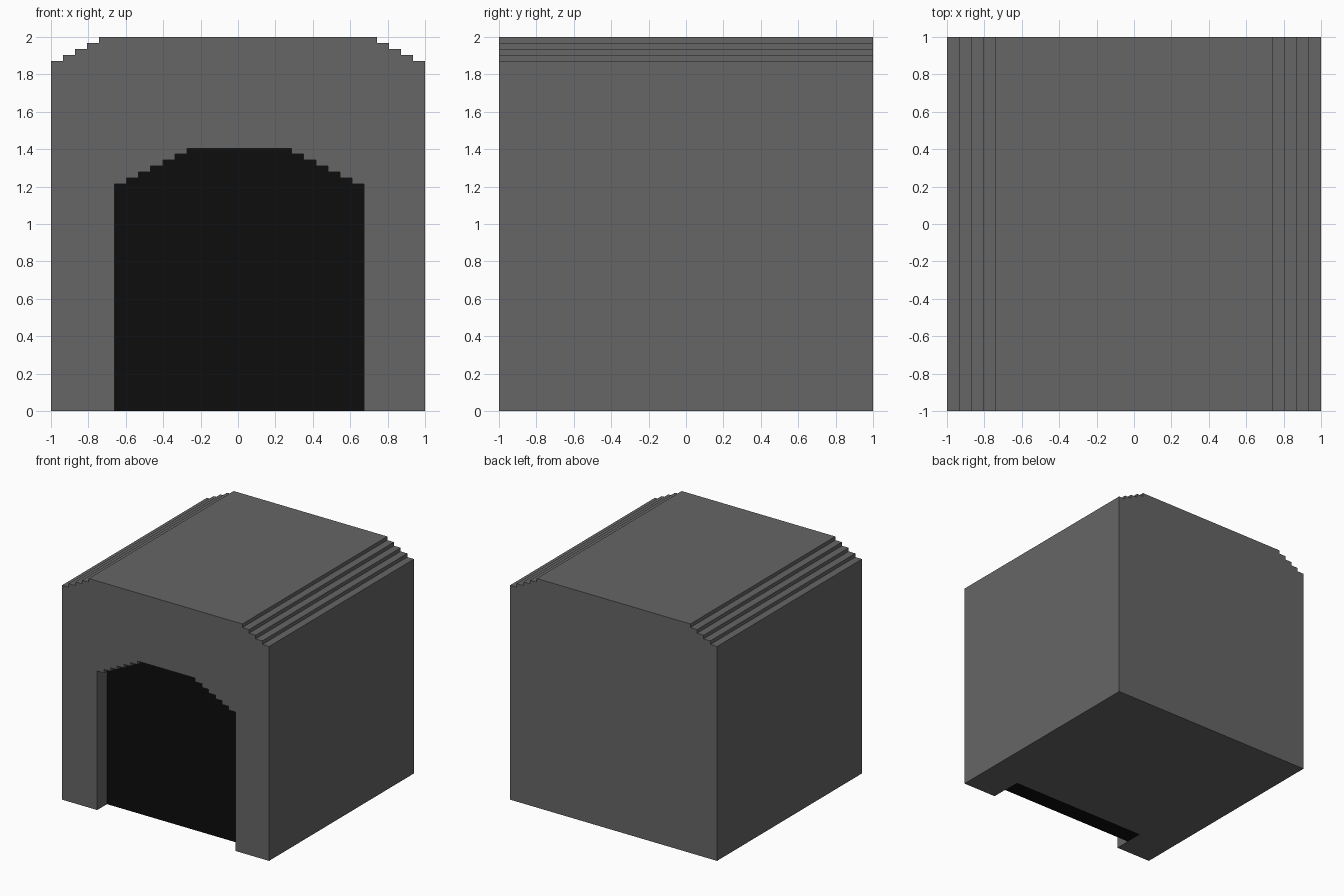
import bpy, bmesh

if "Cube" in bpy.data.objects:
    bpy.data.objects.remove(bpy.data.objects["Cube"])

STEP_W, STEP_H = 0.0645, 0.032


def material(name, value):
    m = bpy.data.materials.new(name)
    m.diffuse_color = (value, value, value, 1)
    m.use_nodes = True
    m.node_tree.nodes["Principled BSDF"].inputs["Base Color"].default_value = m.diffuse_color
    return m


def stepped_outline(left, right, bottom, shoulder, steps):
    """Front outline with a stair-stepped shoulder on both sides."""
    pts = [(right, bottom)]
    for i in range(steps + 1):
        z = shoulder + i * STEP_H
        pts.append((right - i * STEP_W, z))
        if i < steps:
            pts.append((right - (i + 1) * STEP_W, z))
    mirrored = [(left + right - x, z) for x, z in reversed(pts)]
    return pts + mirrored


def prism(name, outline, y0, y1, mat):
    """Extrude an x-z outline from y0 back to y1."""
    bm = bmesh.new()
    face = bm.faces.new([bm.verts.new((x, y0, z)) for x, z in outline])
    ext = bmesh.ops.extrude_face_region(bm, geom=[face])
    moved = [v for v in ext["geom"] if isinstance(v, bmesh.types.BMVert)]
    bmesh.ops.translate(bm, verts=moved, vec=(0, y1 - y0, 0))
    bmesh.ops.recalc_face_normals(bm, faces=bm.faces)
    me = bpy.data.meshes.new(name)
    bm.to_mesh(me)
    bm.free()
    me.materials.append(mat)
    ob = bpy.data.objects.new(name, me)
    bpy.context.collection.objects.link(ob)
    return ob


stone = material("stone grey", 0.133)
black = material("black", 0.004)

RECESS, PANEL_BACK = -0.865, -0.71

# Main block with stepped roof edges
block = prism("tunnel_block", stepped_outline(-1, 1, 0, 2 - 4 * STEP_H, 4), -1, 1, stone)

# Arched recess cut into the front
cutter = prism("arch_cutter", stepped_outline(-0.66, 0.674, -0.2, 1.213, 6), -1.2, PANEL_BACK, stone)
cutter.hide_render = True
cutter.hide_viewport = True
cut = block.modifiers.new("arch", "BOOLEAN")
cut.operation = "DIFFERENCE"
cut.solver = "EXACT"
cut.object = cutter

# Black panel closing the recess
prism("dark_opening", stepped_outline(-0.66, 0.674, 0, 1.213, 6), RECESS, PANEL_BACK, black)
